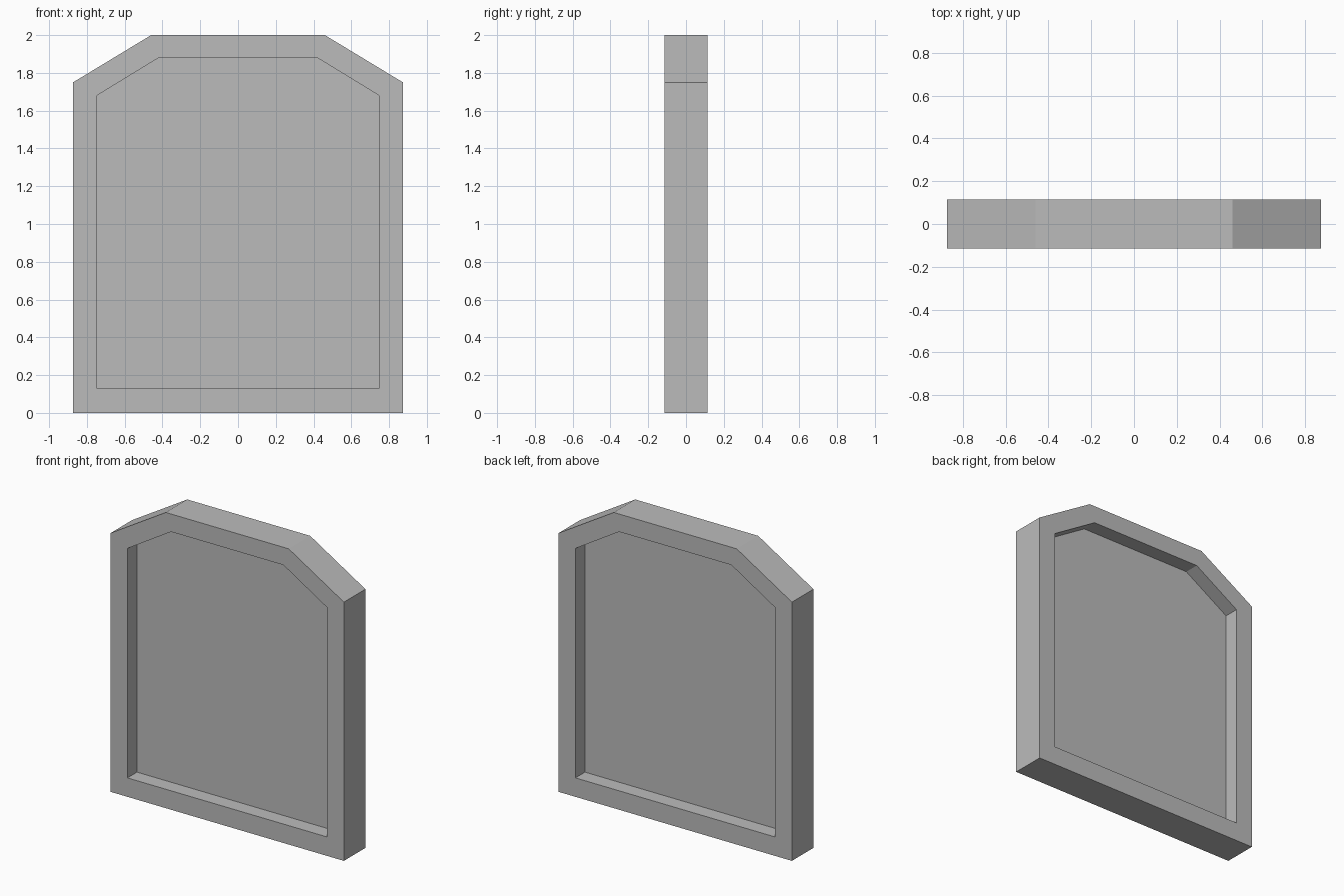
import bpy
import bmesh

cube = bpy.data.objects.get("Cube")
if cube:
    bpy.data.objects.remove(cube, do_unlink=True)

HALF_DEPTH = 0.115     # outer frame
HALF_PANEL = 0.013     # thin panel sunk between the two recesses

# One flat grey
grey = bpy.data.materials.new("plain grey")
grey.use_nodes = True
colour = (0.5, 0.5, 0.5, 1.0)
grey.diffuse_color = colour
grey.node_tree.nodes["Principled BSDF"].inputs["Base Color"].default_value = colour


def outline(half_width, bottom, shoulder, top, half_top):
    """Upright rectangle with two chamfered upper corners."""
    right = [(half_width, bottom), (half_width, shoulder), (half_top, top)]
    return right + [(-x, z) for x, z in reversed(right)]


outer = outline(0.873, 0.0, 1.75, 2.0, 0.46)
inner = outline(0.747, 0.128, 1.68, 1.88, 0.42)

# Loft from the front panel face, around the frame, to the back panel face
sections = [(inner, -HALF_PANEL), (inner, -HALF_DEPTH), (outer, -HALF_DEPTH),
            (outer, HALF_DEPTH), (inner, HALF_DEPTH), (inner, HALF_PANEL)]

bm = bmesh.new()
loops = [[bm.verts.new((x, y, z)) for x, z in shape] for shape, y in sections]
for a, b in zip(loops, loops[1:]):
    for i in range(len(a)):
        j = (i + 1) % len(a)
        bm.faces.new((a[i], a[j], b[j], b[i]))

# Flat panel faces closing the front and back recesses
bm.faces.new(loops[0])
bm.faces.new(loops[-1])
bmesh.ops.recalc_face_normals(bm, faces=bm.faces)

mesh = bpy.data.meshes.new("framed_panel")
bm.to_mesh(mesh)
bm.free()
mesh.materials.append(grey)
panel = bpy.data.objects.new("framed_panel", mesh)
bpy.context.collection.objects.link(panel)
